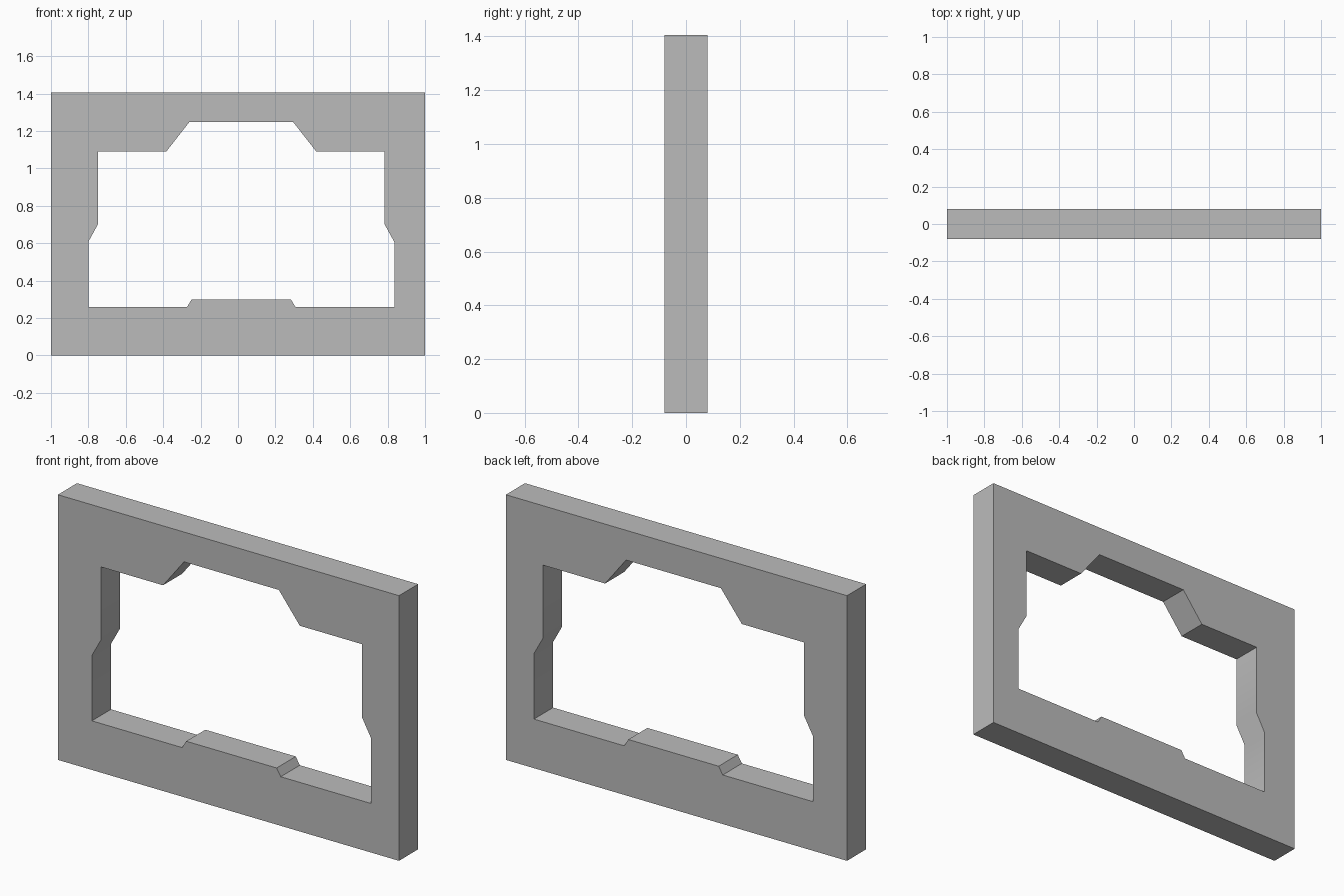
import bpy
import bmesh
import math

cube = bpy.data.objects.get("Cube")
if cube:
    bpy.data.objects.remove(cube, do_unlink=True)

WIDTH, HEIGHT, DEPTH = 2.0, 1.405, 0.16
OPENING_X = 0.0175  # the opening sits slightly off centre

# Right half of the opening, from bottom centre up to top centre
HALF_OPENING = [
    (0.265, 0.30), (0.289, 0.26),   # raised sill
    (0.818, 0.26), (0.818, 0.607),  # lower side
    (0.765, 0.703), (0.765, 1.09),  # narrower upper side
    (0.401, 1.09), (0.278, 1.247),  # raised head
]


def add_loop(bm, points):
    verts = [bm.verts.new((x, -DEPTH / 2, z)) for x, z in points]
    return [bm.edges.new((a, b)) for a, b in zip(verts, verts[1:] + verts[:1])]


grey = bpy.data.materials.new("plain grey")
grey.use_nodes = True
colour = (0.5, 0.5, 0.5, 1)
grey.diffuse_color = colour
grey.node_tree.nodes["Principled BSDF"].inputs["Base Color"].default_value = colour

# Outer border and mirrored opening outline
outer = [(-WIDTH / 2, 0), (WIDTH / 2, 0), (WIDTH / 2, HEIGHT), (-WIDTH / 2, HEIGHT)]
inner = [(OPENING_X + x, z) for x, z in HALF_OPENING]
inner += [(OPENING_X - x, z) for x, z in reversed(HALF_OPENING)]

# Fill between the outlines and extrude to full depth
bm = bmesh.new()
edges = add_loop(bm, outer) + add_loop(bm, inner)
bmesh.ops.triangle_fill(bm, edges=edges, use_beauty=True, normal=(0, -1, 0))
result = bmesh.ops.extrude_face_region(bm, geom=bm.faces[:], use_keep_orig=True)
back = [g for g in result["geom"] if isinstance(g, bmesh.types.BMVert)]
bmesh.ops.translate(bm, verts=back, vec=(0, DEPTH, 0))
bmesh.ops.recalc_face_normals(bm, faces=bm.faces[:])

mesh = bpy.data.meshes.new("wall_frame")
bm.to_mesh(mesh)
bm.free()
mesh.materials.append(grey)
frame = bpy.data.objects.new("wall_frame", mesh)
bpy.context.collection.objects.link(frame)

# Soften only the shallow bends in the side jambs
bpy.ops.object.select_all(action="DESELECT")
frame.select_set(True)
bpy.context.view_layer.objects.active = frame
bpy.ops.object.shade_smooth_by_angle(angle=math.radians(30))
